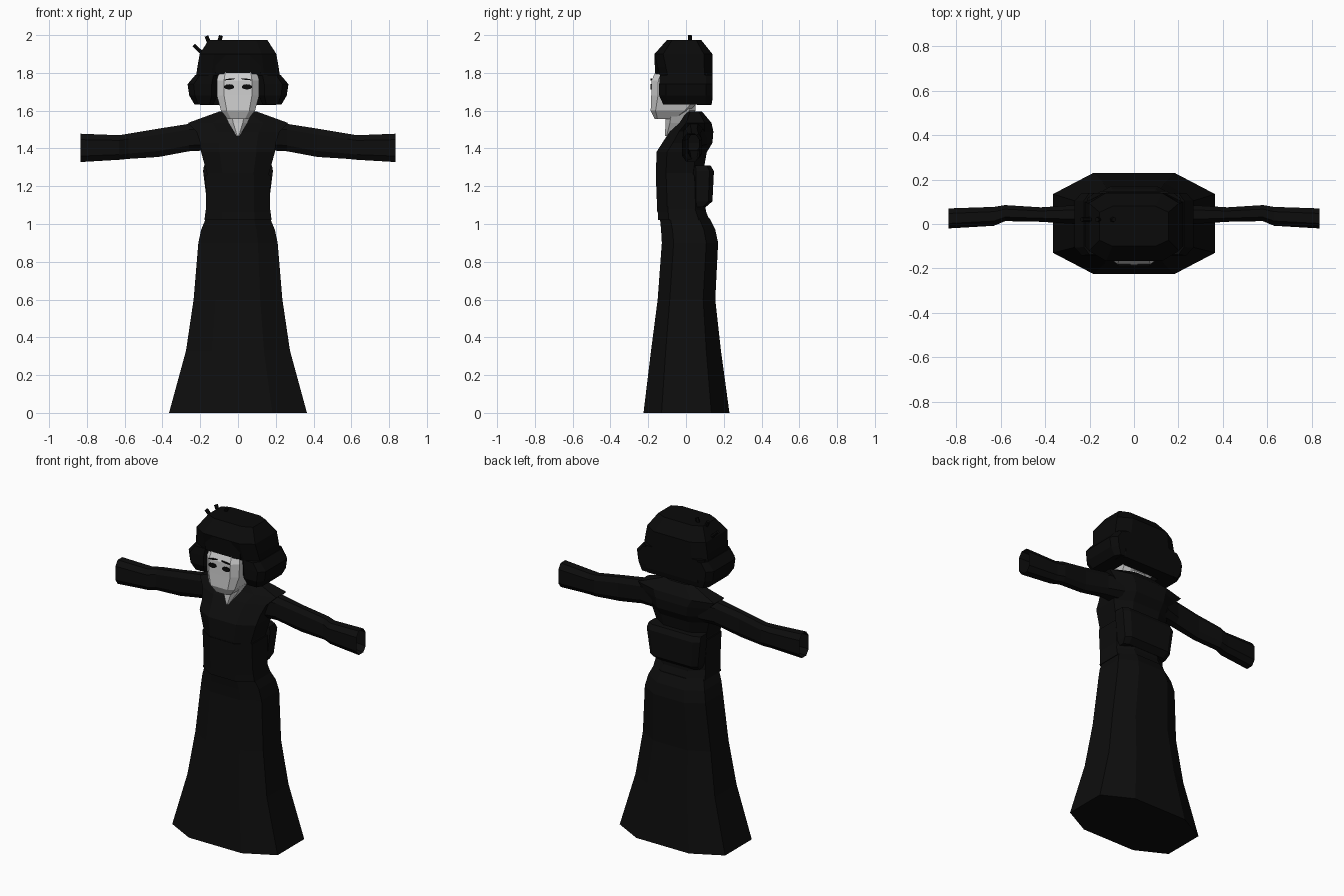
import bpy, bmesh, math
from mathutils import Vector

cube = bpy.data.objects.get("Cube")
if cube:
    bpy.data.objects.remove(cube)


def material(name, rgb):
    m = bpy.data.materials.new(name)
    m.use_nodes = True
    m.diffuse_color = (*rgb, 1)
    bsdf = m.node_tree.nodes["Principled BSDF"]
    bsdf.inputs["Base Color"].default_value = (*rgb, 1)
    bsdf.inputs["Roughness"].default_value = 0.9
    return m


BLACK = material("black cloth", (0.004, 0.004, 0.004))
HAIR = material("black hair", (0.003, 0.003, 0.003))
SKIN = material("pale skin", (0.62, 0.62, 0.62))


def ring(z, hx, y0, y1, fx=0.5, fy=0.58, cx=0):
    """Octagonal horizontal section with cut corners."""
    cy, hy = (y0 + y1) / 2, (y1 - y0) / 2
    pts = [(1, -fy), (1, fy), (fx, 1), (-fx, 1), (-1, fy), (-1, -fy), (-fx, -1), (fx, -1)]
    return [Vector((cx + hx * a, cy + hy * b, z)) for a, b in pts]


def loft(name, rings, mat, caps=(True, True)):
    """Flat-faced skin over a list of equal sections."""
    bm = bmesh.new()
    rows = [[bm.verts.new(p) for p in r] for r in rings]
    n = len(rows[0])
    for a, b in zip(rows, rows[1:]):
        for i in range(n):
            j = (i + 1) % n
            bm.faces.new((a[i], a[j], b[j], b[i]))
    if caps[0]:
        bm.faces.new(rows[0][::-1])
    if caps[1]:
        bm.faces.new(rows[-1])
    bmesh.ops.recalc_face_normals(bm, faces=bm.faces)
    mesh = bpy.data.meshes.new(name)
    bm.to_mesh(mesh)
    bm.free()
    mesh.materials.append(mat)
    obj = bpy.data.objects.new(name, mesh)
    bpy.context.scene.collection.objects.link(obj)
    return obj


# Long flared skirt
loft("skirt", [ring(*s) for s in (
    (0, 0.365, -0.225, 0.23), (0.33, 0.275, -0.185, 0.185),
    (0.6, 0.235, -0.15, 0.155), (0.9, 0.21, -0.128, 0.17),
    (0.97, 0.195, -0.132, 0.155), (1.03, 0.17, -0.138, 0.125))], BLACK)

# Bodice with pointed shoulders
loft("bodice", [ring(*s) for s in (
    (1.02, 0.178, -0.148, 0.125), (1.08, 0.17, -0.148, 0.1),
    (1.27, 0.165, -0.158, 0.09), (1.38, 0.195, -0.157, 0.11),
    (1.43, 0.2, -0.125, 0.14), (1.49, 0.22, -0.085, 0.145),
    (1.535, 0.265, -0.035, 0.135), (1.595, 0.1, 0.005, 0.085))], BLACK)

# Sash and the flat bow on the back
loft("sash", [ring(1.06, 0.168, -0.152, 0.105), ring(1.26, 0.172, -0.16, 0.1)], BLACK)
loft("back_bow", [ring(*s, 0.8, 0.6) for s in (
    (1.09, 0.155, 0.03, 0.105), (1.12, 0.165, 0.03, 0.14),
    (1.28, 0.185, 0.03, 0.148), (1.31, 0.18, 0.03, 0.13))], BLACK)

# Neck showing in the V of the collar
loft("neck", [ring(*s) for s in (
    (1.465, 0.008, -0.112, -0.07), (1.535, 0.05, -0.108, 0.0),
    (1.6, 0.08, -0.108, 0.05), (1.66, 0.075, -0.1, 0.05))], SKIN)

# Head
loft("head", [ring(*s, 0.66, 0.75) for s in (
    (1.555, 0.055, -0.165, -0.05), (1.6, 0.09, -0.187, 0.02),
    (1.68, 0.112, -0.184, 0.1), (1.76, 0.112, -0.182, 0.1),
    (1.815, 0.1, -0.158, 0.1))], SKIN)

# Hair: crown, rear mass and side lobes
loft("hair_crown", [ring(*s, 0.62, 0.7) for s in (
    (1.785, 0.222, -0.138, 0.14), (1.83, 0.215, -0.15, 0.14),
    (1.9, 0.203, -0.167, 0.14), (1.975, 0.155, -0.1, 0.08))], HAIR)
loft("hair_fringe", [ring(1.795, 0.12, -0.165, -0.1), ring(1.9, 0.12, -0.166, -0.1)], HAIR)
loft("hair_back", [ring(1.63, 0.2, 0.06, 0.135, 0.85), ring(1.66, 0.21, 0.05, 0.14, 0.85),
                   ring(1.8, 0.21, 0.02, 0.14, 0.85)], HAIR)


def sleeve_section(side, x, z0, z1, y0, y1):
    return [Vector((side * x, (y0 + y1) / 2 + (y1 - y0) / 2 * p.x,
                    (z0 + z1) / 2 + (z1 - z0) / 2 * p.y))
            for p in ring(0, 1, -1, 1)]


def plate(name, x, z, hw, hh, sides, tilt=0):
    """Thin painted mark on the front of the face."""
    def outline(y):
        pts = []
        for i in range(sides):
            a = math.tau * (i + 0.5) / sides
            u, w = hw * math.cos(a), hh * math.sin(a)
            pts.append(Vector((x + u, y, z + w + tilt * u)))
        return pts
    loft(name, [outline(-0.188), outline(-0.18)], HAIR)


for side, label in ((1, "left"), (-1, "right")):
    # Open-ended sleeve
    loft(label + "_sleeve", [sleeve_section(side, *s) for s in (
        (0.16, 1.39, 1.54, -0.03, 0.11), (0.26, 1.385, 1.53, 0.0, 0.085),
        (0.42, 1.355, 1.505, 0.01, 0.075), (0.58, 1.345, 1.478, 0.013, 0.085),
        (0.63, 1.34, 1.47, -0.008, 0.077), (0.835, 1.328, 1.478, -0.02, 0.07))],
        BLACK, (True, False))
    # Side lobe of the hair
    loft(label + "_hair_lobe", [ring(*s, 0.6, 0.75, side * c) for c, s in (
        (0.18, (1.632, 0.05, -0.12, 0.135)), (0.184, (1.68, 0.074, -0.142, 0.14)),
        (0.187, (1.74, 0.08, -0.142, 0.14)), (0.165, (1.79, 0.06, -0.138, 0.14)))], HAIR)
    # Eye and brow
    plate(label + "_eye", side * 0.047, 1.726, 0.028, 0.014, 10)
    plate(label + "_brow", side * 0.044, 1.766, 0.032, 0.004, 6, -0.12 * side)


# Hair pins
def pin(name, a, b, r=0.011):
    a, b = Vector(a), Vector(b)
    d = (b - a).normalized()
    u = d.orthogonal().normalized()
    v = d.cross(u)
    loft(name, [[c + r * (u * math.cos(t) + v * math.sin(t))
                 for t in (math.tau * i / 6 for i in range(6))] for c in (a, b)], HAIR)


pin("outer_hair_pin", (-0.16, 0.02, 1.875), (-0.235, 0.02, 1.948))
pin("middle_hair_pin", (-0.13, 0.02, 1.9), (-0.167, 0.02, 1.995))
pin("inner_hair_pin", (-0.11, 0.02, 1.93), (-0.09, 0.02, 1.998))
